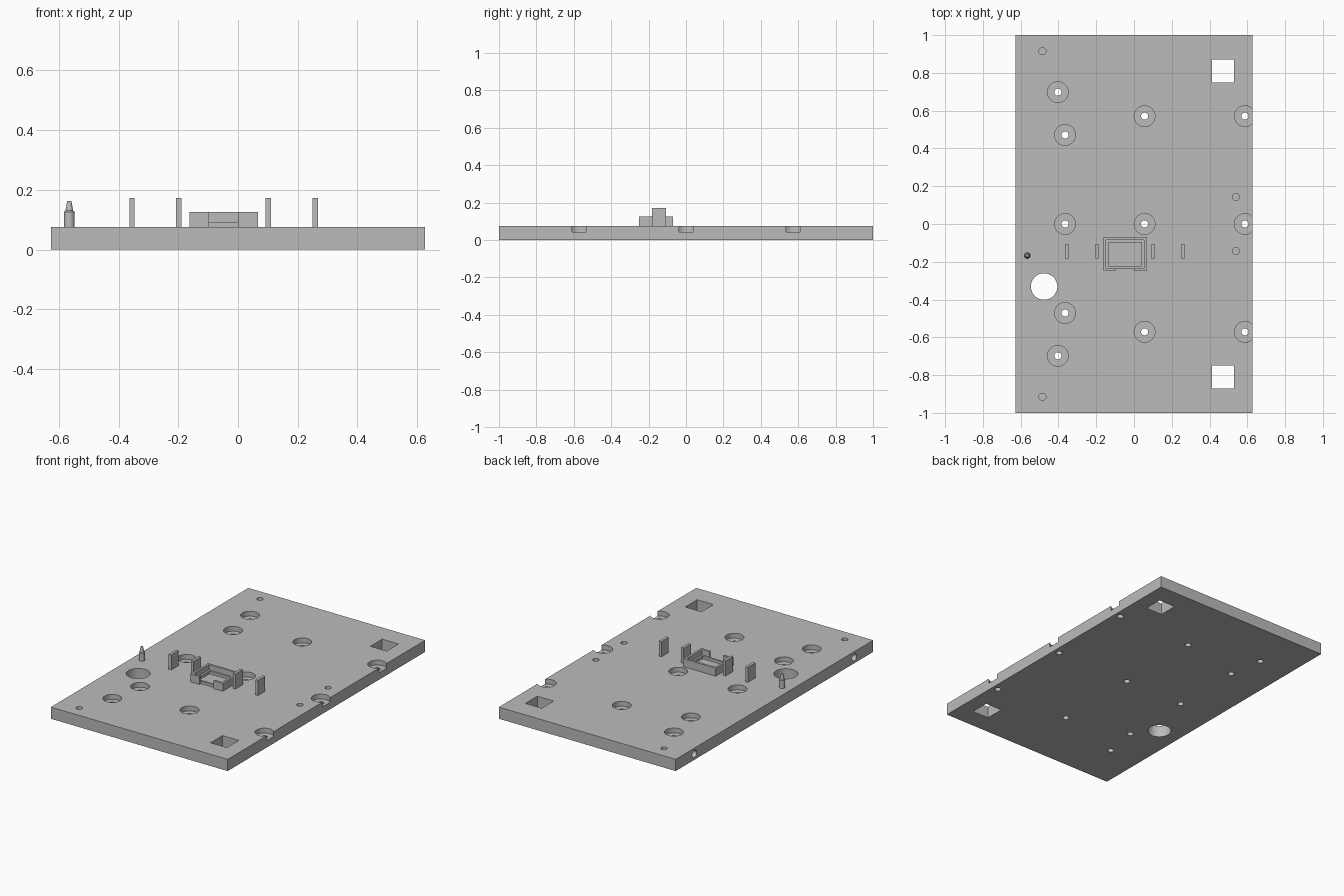
import bpy, bmesh, math
from mathutils import Matrix, Vector

cube = bpy.data.objects.get("Cube")
if cube:
    bpy.data.objects.remove(cube, do_unlink=True)

grey = bpy.data.materials.new("plain grey")
grey.use_nodes = True
COLOUR = (0.5, 0.5, 0.5, 1)
grey.diffuse_color = COLOUR
grey.node_tree.nodes["Principled BSDF"].inputs["Base Color"].default_value = COLOUR

TOP = 0.075       # upper surface of the plate
HALF_W = 0.627    # half width of the plate


def box(bm, x0, x1, y0, y1, z0, z1):
    mat = Matrix.Translation(((x0 + x1) / 2, (y0 + y1) / 2, (z0 + z1) / 2))
    mat = mat @ Matrix.Diagonal((x1 - x0, y1 - y0, z1 - z0, 1))
    bmesh.ops.create_cube(bm, size=1, matrix=mat)


def lathe(bm, x, y, profile, sides=32, turn=None):
    """Closed solid of revolution from (radius, height) pairs."""
    rings = []
    for r, z in profile:
        ring = []
        for i in range(sides):
            a = math.tau * i / sides
            p = Vector((r * math.cos(a), r * math.sin(a), z))
            if turn:
                p = turn @ p
            else:
                p += Vector((x, y, 0))
            ring.append(bm.verts.new(p))
        rings.append(ring)
    for low, high in zip(rings, rings[1:]):
        for i in range(sides):
            j = (i + 1) % sides
            bm.faces.new((low[i], low[j], high[j], high[i]))
    bm.faces.new(rings[0][::-1])
    bm.faces.new(rings[-1])


def finish(name, bm):
    bmesh.ops.recalc_face_normals(bm, faces=bm.faces[:])
    mesh = bpy.data.meshes.new(name)
    bm.to_mesh(mesh)
    bm.free()
    mesh.materials.append(grey)
    obj = bpy.data.objects.new(name, mesh)
    bpy.context.collection.objects.link(obj)
    return obj


def cut(target, cutter):
    """Subtract the cutter, bake the result and drop the cutter."""
    mod = target.modifiers.new("cut", 'BOOLEAN')
    mod.operation = 'DIFFERENCE'
    mod.solver = 'EXACT'
    mod.object = cutter
    dg = bpy.context.evaluated_depsgraph_get()
    mesh = bpy.data.meshes.new_from_object(target.evaluated_get(dg))
    target.modifiers.clear()
    target.data = mesh
    bpy.data.objects.remove(cutter, do_unlink=True)


def smooth(obj):
    bpy.ops.object.select_all(action='DESELECT')
    obj.select_set(True)
    bpy.context.view_layer.objects.active = obj
    bpy.ops.object.shade_smooth_by_angle(angle=math.radians(30))


# Base plate
bm = bmesh.new()
box(bm, -HALF_W, HALF_W, -1, 1, 0, TOP)
plate = finish("base_plate", bm)

# Every opening in the plate
bm = bmesh.new()
bores = [(-0.365, 0), (0.056, 0), (0.587, 0)]
for side in (-1, 1):
    bores += [(-0.403, 0.698 * side), (-0.365, 0.471 * side),
              (0.056, 0.571 * side), (0.587, 0.571 * side)]
    # Blind pin holes
    for x, y in ((-0.485, 0.915), (0.539, 0.143)):
        lathe(bm, x, y * side, [(0.019, 0.03), (0.019, 0.1)], 24)
    # Square windows
    ya, yb = sorted((0.749 * side, 0.87 * side))
    box(bm, 0.414, 0.53, ya, yb, -0.05, 0.15)
    # Holes bored into the edge
    turn = Matrix.Translation((-HALF_W, 0.81 * side, TOP / 2)) @ Matrix.Rotation(math.pi / 2, 4, 'Y')
    lathe(bm, 0, 0, [(0.023, -0.05), (0.023, 0.09)], 24, turn)
# Counterbored screw holes
for x, y in bores:
    lathe(bm, x, y, [(0.019, -0.05), (0.019, 0.044), (0.055, 0.044), (0.055, 0.12)])
# Large round opening
lathe(bm, -0.476, -0.331, [(0.07, -0.05), (0.07, 0.15)], 48)
cut(plate, finish("plate_cutter", bm))
smooth(plate)

# Upright tabs
for i, x in enumerate((-0.355, -0.198, 0.101, 0.259)):
    bm = bmesh.new()
    box(bm, x - 0.009, x + 0.009, -0.182, -0.107, TOP, 0.172)
    finish(f"upright_tab_{i + 1}", bm)

# Socket frame with an inner ledge and a gap in the front wall
X0, X1, Y0, Y1 = -0.162, 0.067, -0.25, -0.07
WALL, LEDGE = 0.014, 0.027
bm = bmesh.new()
box(bm, X0, X1, Y0, Y1, TOP, 0.126)
frame = finish("socket_frame", bm)
for inset, floor in ((WALL, 0.092), (LEDGE, 0.05)):
    bm = bmesh.new()
    box(bm, X0 + inset, X1 - inset, Y0 + inset, Y1 - inset, floor, 0.2)
    cut(frame, finish("socket_cutter", bm))
bm = bmesh.new()
box(bm, -0.097, 0, Y0 - 0.05, Y0 + WALL, 0.05, 0.2)
cut(frame, finish("gap_cutter", bm))

# Locating pin with a tapered tip
bm = bmesh.new()
lathe(bm, -0.565, -0.167, [(0.018, TOP), (0.018, 0.126), (0.013, 0.13), (0.007, 0.162)], 16)
smooth(finish("locating_pin", bm))
